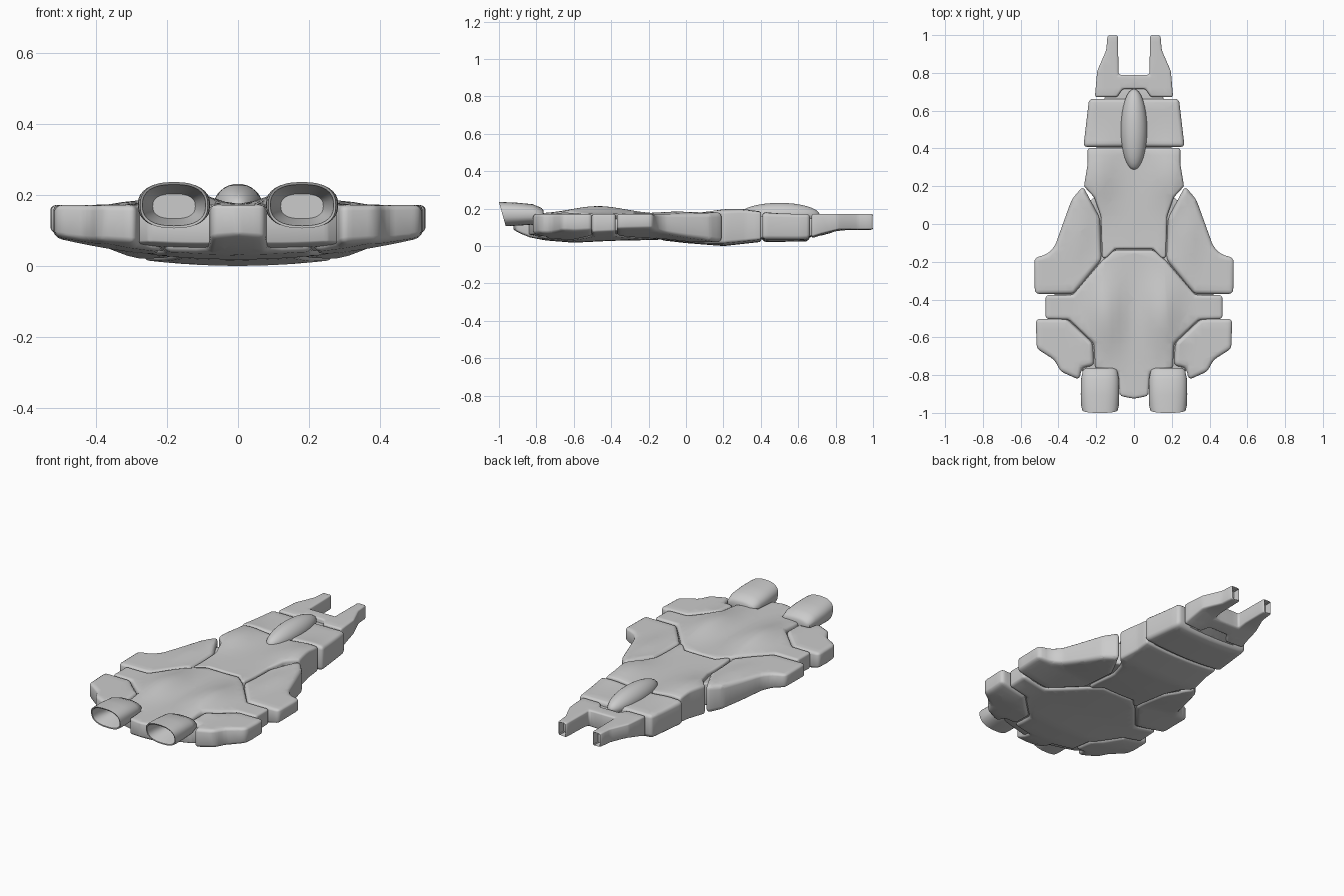
import bpy, bmesh, math
from mathutils import Vector

if "Cube" in bpy.data.objects:
    bpy.data.objects.remove(bpy.data.objects["Cube"])

# Keel height along the ship (y, z)
KEEL = [(-1, .12), (-.92, .085), (-.85, .05), (-.75, .03), (-.6, .018), (-.4, .028), (-.15, .033),
        (0, .016), (.2, 0), (.4, .022), (.64, .024), (.7, .05), (.82, .082), (1, .085)]


def bottom(x, y):
    z = KEEL[-1][1]
    for (y0, z0), (y1, z1) in zip(KEEL, KEEL[1:]):
        if y <= y1:
            t = max(0, (y - y0) / (y1 - y0))
            z = z0 + (z1 - z0) * t
            break
    return z + 0.23 * x * x


def top(x, y):
    def g(cx, cy, sx, sy):
        return math.exp(-((abs(x) - cx) / sx) ** 2 - ((y - cy) / sy) ** 2)
    return 0.172 + .042 * g(.15, -.47, .09, .2) + .028 * g(.19, .26, .09, .16) + .012 * g(.29, -.05, .05, .15)


def finish(bm, name, mirror=False, angle=50):
    bmesh.ops.recalc_face_normals(bm, faces=bm.faces[:])
    for f in bm.faces:
        f.smooth = True
    me = bpy.data.meshes.new(name)
    bm.to_mesh(me)
    bm.free()
    me.set_sharp_from_angle(angle=math.radians(angle))
    ob = bpy.data.objects.new(name, me)
    bpy.context.collection.objects.link(ob)
    if mirror:
        ob.modifiers.new("mirror", 'MIRROR').use_mirror_merge = False
    return ob


def panel(name, pts, mirror=False, bevel=.02, inset=0, bore=False):
    """Rounded slab from a plan outline, fitted between the deck and keel surfaces."""
    if not mirror:
        pts = pts + [(-x, y) for x, y in reversed(pts) if x > 1e-6]
    H = .14
    bm = bmesh.new()
    face = bm.faces.new([bm.verts.new((x, y, 0)) for x, y in pts])
    ext = bmesh.ops.extrude_face_region(bm, geom=[face])
    bmesh.ops.translate(bm, vec=(0, 0, H), verts=[v for v in ext['geom'] if isinstance(v, bmesh.types.BMVert)])
    if not any(f.normal.z < -.5 and f.calc_center_median().z < .01 for f in bm.faces) and len(bm.faces) < len(pts) + 2:
        bm.faces.new([v for v in bm.verts if v.co.z < .01])
    bmesh.ops.recalc_face_normals(bm, faces=bm.faces[:])
    bmesh.ops.bevel(bm, geom=bm.edges[:], offset=bevel, segments=3, profile=.5,
                    affect='EDGES', clamp_overlap=True)
    bmesh.ops.triangulate(bm, faces=[f for f in bm.faces if len(f.verts) > 4])
    # grid cuts so the slab can follow the curved surfaces
    for axis in (0, 1):
        no = Vector((1, 0, 0)) if axis == 0 else Vector((0, 1, 0))
        for i in range(-25, 26):
            c = i * .04 + .003
            if min(p[axis] for p in pts) + .03 < c < max(p[axis] for p in pts) - .03:
                bmesh.ops.bisect_plane(bm, geom=bm.verts[:] + bm.edges[:] + bm.faces[:],
                                       plane_co=no * c, plane_no=no, dist=1e-5)
    for v in bm.verts:
        x, y, z = v.co
        lo, hi = bottom(x, y) + inset * .5, top(x, y) - inset
        v.co.z = lo + (hi - lo) * z / H
    # hollow muzzles at the nose tips
    if bore:
        tips = [f for f in bm.faces if all(v.co.y > .998 for v in f.verts)]
        if tips:
            bmesh.ops.inset_region(bm, faces=tips, thickness=.004)
            for v in {v for f in tips for v in f.verts}:
                v.co.y -= .04
    return finish(bm, name, mirror)


# Inner hull filling the grooves
panel("inner_hull", [(0, .73), (.15, .7), (.2, .4), (.2, .15), (.26, .1), (.42, -.2), (.42, -.65),
                     (.25, -.8), (0, -.86)], inset=.025, bevel=.01)
# Forked nose
panel("forked_nose", [(0, .79), (.082, .79), (.085, 1), (.14, 1), (.147, .92), (.195, .81), (.207, .672),
                      (.09, .672), (.06, .715), (0, .715)], bevel=.012, bore=True)
# Front shoulder and neck
panel("shoulder_block", [(0, .663), (.238, .663), (.268, .408), (0, .408)])
panel("neck_plate", [(0, .402), (.245, .402), (.245, .32), (.265, .2), (.21, .14), (.175, .04),
                     (.168, -.18), (.145, -.18), (.1, -.132), (0, -.132)], bevel=.015)
# Wings
panel("front_wing", [(.27, .2), (.33, .13), (.42, -.12), (.46, -.16), (.528, -.18), (.525, -.37),
                     (.32, -.37), (.172, -.19), (.18, .03)], mirror=True, bevel=.022)
panel("rear_wing", [(.355, -.502), (.52, -.502), (.515, -.66), (.42, -.72), (.39, -.78), (.29, -.825),
                    (.275, -.76), (.212, -.75), (.218, -.63)], mirror=True, bevel=.022)
# Main rear deck
panel("rear_deck", [(0, -.138), (.105, -.138), (.17, -.195), (.325, -.376), (.468, -.376), (.468, -.502),
                    (.345, -.506), (.212, -.634), (.205, -.765), (.085, -.79), (.075, -.91), (0, -.925)],
      bevel=.016)

# Engine nacelles: slanted open shells (y, centre z, half width, half height, slant)
RINGS = [(-.762, .165, .07, .025, 0), (-.772, .166, .09, .038, 0), (-.82, .169, .1, .055, 0),
         (-.9, .171, .102, .061, .1), (-.96, .171, .1, .064, .28), (-.982, .171, .095, .065, .28),
         (-.98, .171, .089, .058, .28), (-.93, .17, .082, .05, .1), (-.84, .168, .06, .035, 0)]
bm = bmesh.new()
N = 32
loops = []
for y, cz, rx, rz, k in RINGS:
    loop = []
    for i in range(N):
        a = math.tau * i / N
        c, s = math.cos(a), math.sin(a)
        dx = rx * math.copysign(abs(c) ** .8, c)
        dz = rz * math.copysign(abs(s) ** .8, s)
        loop.append(bm.verts.new((.18 + dx, y - k * dz, cz + dz)))
    loops.append(loop)
for a, b in zip(loops, loops[1:]):
    for i in range(N):
        bm.faces.new((a[i], a[(i + 1) % N], b[(i + 1) % N], b[i]))
bm.faces.new(loops[0])
bm.faces.new(loops[-1])
finish(bm, "engine_nacelle", mirror=True)

# Cockpit canopy
bm = bmesh.new()
bmesh.ops.create_uvsphere(bm, u_segments=32, v_segments=16, radius=1)
for v in bm.verts:
    v.co = Vector((v.co.x * .07, v.co.y * .215 + .5, v.co.z * .066 + .165))
finish(bm, "canopy", angle=80)
